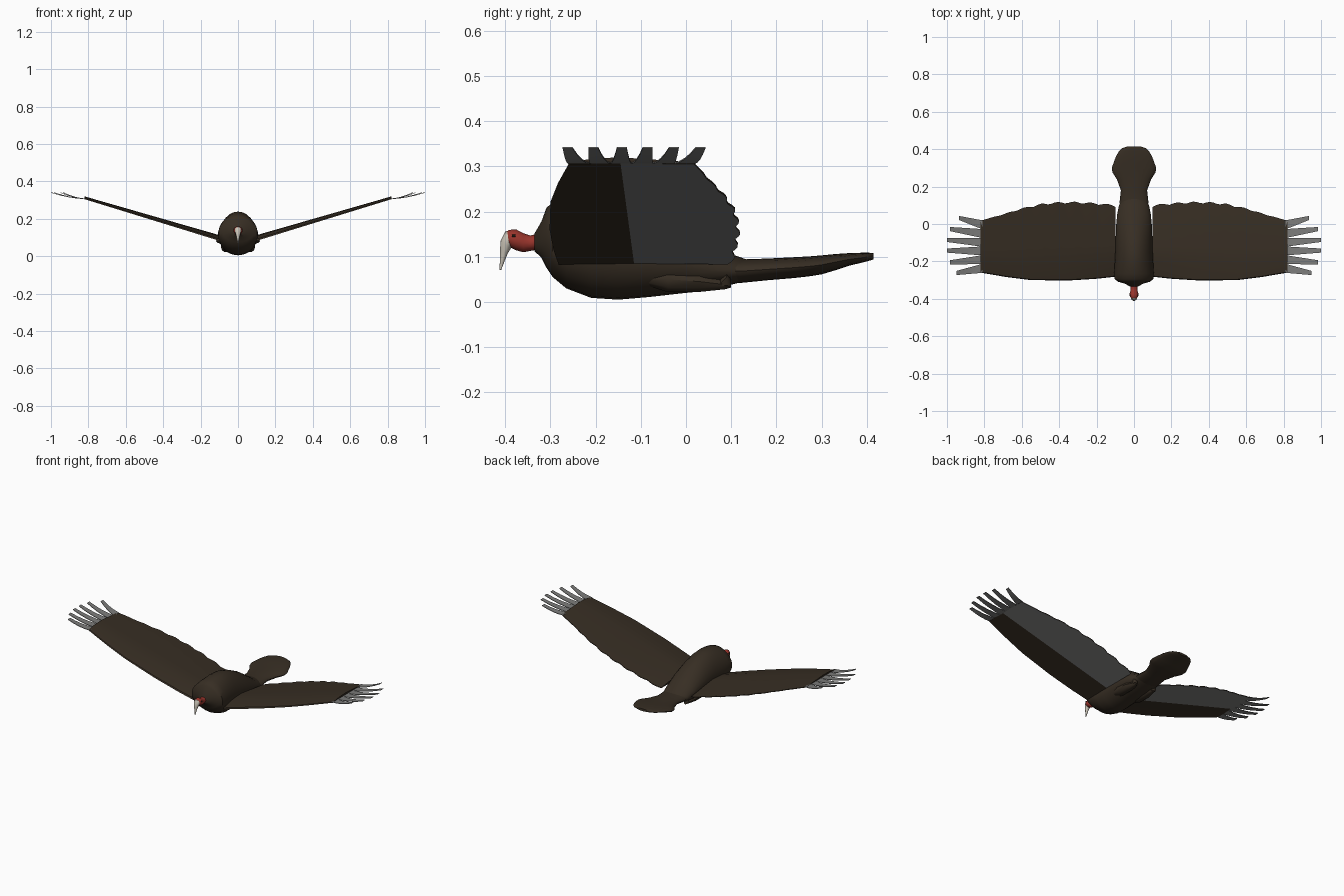
import bpy, bmesh, math
from mathutils import Vector

cube = bpy.data.objects.get("Cube")
if cube:
    bpy.data.objects.remove(cube, do_unlink=True)


def material(name, r, g, b):
    m = bpy.data.materials.new(name)
    m.use_nodes = True
    m.diffuse_color = (r, g, b, 1)
    m.node_tree.nodes["Principled BSDF"].inputs["Base Color"].default_value = (r, g, b, 1)
    return m


BROWN = material("dark brown plumage", 0.038, 0.027, 0.017)
GREY = material("grey flight feathers", 0.2, 0.2, 0.195)
RED = material("red skin", 0.32, 0.035, 0.025)
HORN = material("pale horn", 0.6, 0.56, 0.48)


def finish(bm, name, mats, angle=40, mirror=False):
    bmesh.ops.recalc_face_normals(bm, faces=bm.faces)
    mesh = bpy.data.meshes.new(name)
    bm.to_mesh(mesh)
    bm.free()
    for m in mats:
        mesh.materials.append(m)
    ob = bpy.data.objects.new(name, mesh)
    bpy.context.collection.objects.link(ob)
    if mirror:
        ob.modifiers.new("Mirror", 'MIRROR').use_mirror_merge = False
    bpy.ops.object.select_all(action='DESELECT')
    ob.select_set(True)
    bpy.context.view_layer.objects.active = ob
    bpy.ops.object.shade_smooth_by_angle(angle=math.radians(angle))
    return ob


def bridge(bm, rings):
    """Skin a list of closed vertex rings and cap both ends."""
    for a, b in zip(rings, rings[1:]):
        n = len(a)
        for i in range(n):
            bm.faces.new((a[i], a[(i + 1) % n], b[(i + 1) % n], b[i]))
    bm.faces.new(rings[0])
    bm.faces.new(rings[-1])


def loft(name, rows, mat, sides=20, pear=0.0, x=0.0, mirror=False):
    """rows: y, z, half width, half height, tilt of the ring in degrees."""
    bm = bmesh.new()
    rings = []
    for y, z, rx, rz, tilt in rows:
        t = math.radians(tilt)
        ring = []
        for i in range(sides):
            a = math.tau * i / sides
            s = math.sin(a)
            ring.append(bm.verts.new((x + rx * math.cos(a) * (1 - pear * s),
                                      y - rz * s * math.sin(t),
                                      z + rz * s * math.cos(t))))
        rings.append(ring)
    bridge(bm, rings)
    return finish(bm, name, [mat], mirror=mirror)


def interp(points, x):
    for (x0, v0), (x1, v1) in zip(points, points[1:]):
        if x <= x1:
            return v0 + (v1 - v0) * (x - x0) / (x1 - x0)
    return points[-1][1]


# Hunched body with a blunt breast
loft("body", [
    (-0.335, 0.132, 0.022, 0.02, 0), (-0.32, 0.138, 0.045, 0.04, 0),
    (-0.309, 0.142, 0.085, 0.066, 0), (-0.295, 0.138, 0.103, 0.083, 0),
    (-0.265, 0.13, 0.106, 0.1, 0), (-0.21, 0.124, 0.103, 0.115, 0),
    (-0.15, 0.121, 0.1, 0.116, 0), (-0.08, 0.113, 0.098, 0.102, 0),
    (-0.01, 0.1, 0.096, 0.081, 0), (0.05, 0.083, 0.09, 0.058, 0),
    (0.1, 0.072, 0.08, 0.034, 0), (0.14, 0.07, 0.06, 0.022, 0),
], BROWN, 24, pear=0.12)

# Fanned tail
loft("tail", [
    (0.04, 0.072, 0.07, 0.03, 0), (0.12, 0.068, 0.077, 0.026, 0),
    (0.18, 0.072, 0.07, 0.024, 0), (0.24, 0.076, 0.092, 0.023, 0),
    (0.275, 0.079, 0.115, 0.022, 0), (0.3, 0.082, 0.119, 0.021, 0),
    (0.33, 0.088, 0.108, 0.018, 0), (0.36, 0.094, 0.097, 0.014, 0),
    (0.39, 0.098, 0.08, 0.011, 0), (0.405, 0.1, 0.064, 0.009, 0),
    (0.415, 0.101, 0.035, 0.007, 0),
], BROWN, 20)

# Bare neck and head
loft("head", [
    (-0.32, 0.135, 0.021, 0.018, 0), (-0.345, 0.13, 0.018, 0.017, 0),
    (-0.36, 0.131, 0.02, 0.021, 0), (-0.375, 0.137, 0.024, 0.023, 0),
    (-0.388, 0.139, 0.022, 0.021, 10), (-0.396, 0.138, 0.015, 0.016, 15),
], RED, 16)
loft("eyes", [(-0.385, 0.146, 0.004, 0.003, 0), (-0.377, 0.146, 0.004, 0.003, 0)],
     BROWN, 8, x=0.021, mirror=True)

# Hooked bill
loft("beak", [
    (-0.383, 0.144, 0.017, 0.015, 5), (-0.392, 0.139, 0.018, 0.019, 25),
    (-0.399, 0.127, 0.015, 0.014, 55), (-0.403, 0.11, 0.01, 0.009, 75),
    (-0.407, 0.09, 0.006, 0.005, 80), (-0.411, 0.071, 0.002, 0.002, 80),
], HORN, 12)

# Folded legs tucked against the belly
loft("thighs", [
    (-0.1, 0.055, 0.015, 0.015, 0), (-0.04, 0.05, 0.032, 0.03, 0),
    (0.03, 0.045, 0.03, 0.024, 0), (0.09, 0.038, 0.012, 0.01, 0),
], BROWN, 10, x=0.06, mirror=True)
loft("feet", [
    (0.075, 0.04, 0.01, 0.008, 0), (0.09, 0.055, 0.016, 0.026, 0),
    (0.1, 0.04, 0.008, 0.008, 0),
], BROWN, 8, x=0.065, mirror=True)

# Wings: brown above and along the front, grey under the trailing feathers
ROOT, TIP = 0.1, 0.82
lead = [(0.1, -0.282), (0.2, -0.293), (0.35, -0.302), (0.55, -0.3), (0.68, -0.284), (0.82, -0.26)]
trail = [(0.1, 0.103), (0.2, 0.113), (0.32, 0.12), (0.42, 0.117), (0.5, 0.108),
         (0.6, 0.085), (0.7, 0.053), (0.82, 0.018)]
bm = bmesh.new()
rings = []
steps = 40
for k in range(steps + 1):
    f = k / steps
    x = ROOT + (TIP - ROOT) * f
    z = 0.083 + 0.222 * f
    scallop = 0.011 * (1 - abs(math.sin(math.pi * (x - ROOT) / 0.088))) * min(1, 2.5 * (1 - f))
    yl, yt = interp(lead, x), interp(trail, x) - scallop
    yc = -0.115 - 0.03 * f
    h = 0.03 - 0.015 * f
    section = [(yl, z), (yl + 0.004, z + 0.3 * h), ((yl + yc) / 2, z + 0.85 * h),
               (yc, z + h), (yt, z + 0.004), (yt, z), (yc, z + 0.002)]
    rings.append([bm.verts.new((x, y, zz)) for y, zz in section])
bridge(bm, rings)
bm.faces.ensure_lookup_table()
bm.normal_update()
under_rear = {v for r in rings for v in (r[5], r[6])}
for face in bm.faces:
    face.material_index = int(len(face.verts) == 4 and all(v in under_rear for v in face.verts))
finish(bm, "wings", [BROWN, GREY], 15, mirror=True)

# Spread finger feathers, curling up at the ends
bm = bmesh.new()
tips = [(0.95, -0.262), (0.985, -0.205), (1.0, -0.142), (1.0, -0.085), (0.985, -0.027), (0.935, 0.032)]
for i, (tx, ty) in enumerate(tips):
    ry = -0.237 + 0.0465 * i
    rings = []
    for f in (0, 0.25, 0.5, 0.75, 1):
        centre = Vector((0.81 + (tx - 0.81) * f, ry + (ty - ry) * f, 0.307 + 0.034 * f ** 1.8))
        w = 0.024 - 0.013 * f
        rings.append([bm.verts.new(centre + Vector((0, a * w, b * 0.0015)))
                      for a, b in ((-1, -1), (1, -1), (1, 1), (-1, 1))])
    bridge(bm, rings)
finish(bm, "finger_feathers", [GREY], 30, mirror=True)
